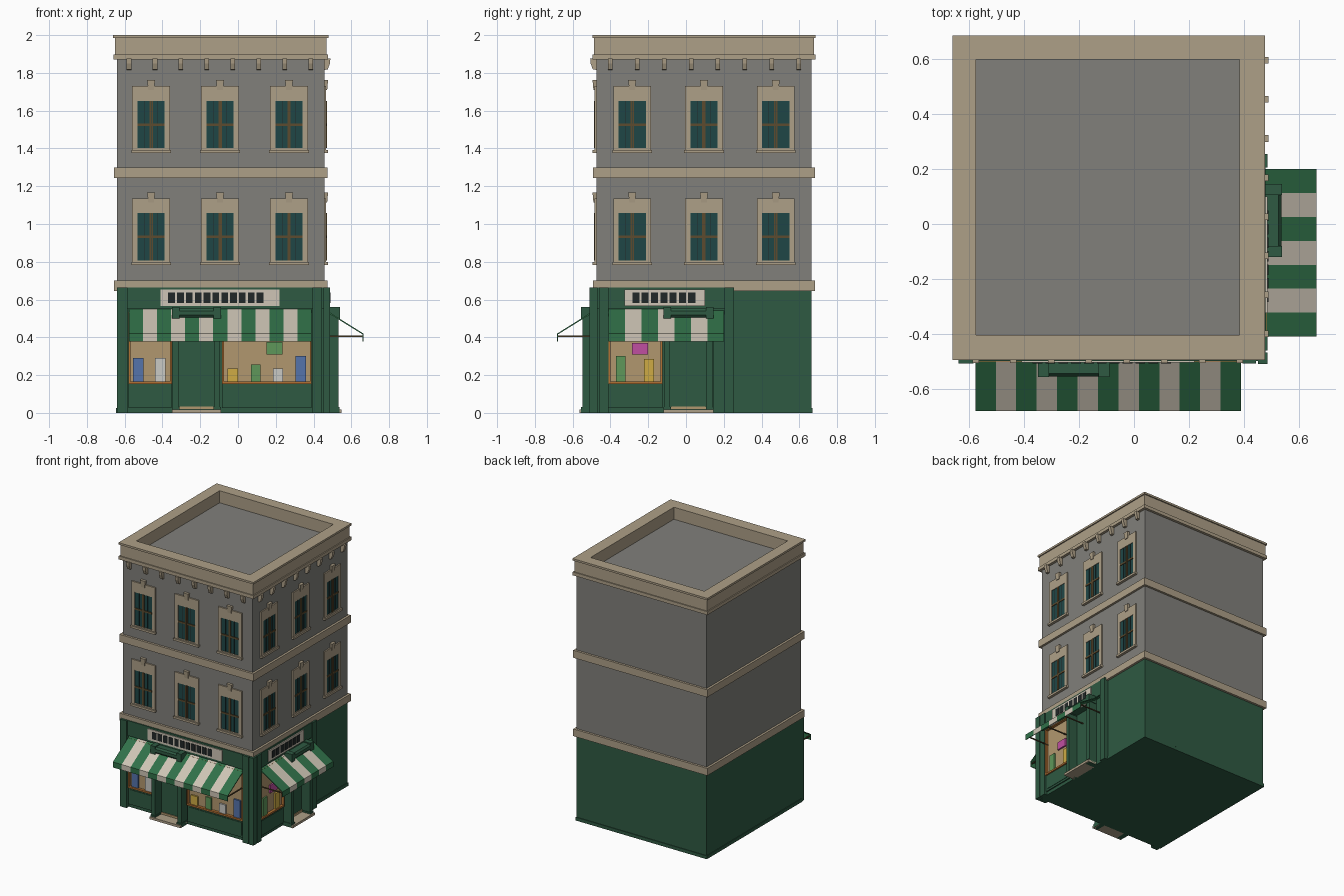
import bpy, bmesh

if "Cube" in bpy.data.objects:
    bpy.data.objects.remove(bpy.data.objects["Cube"])

X0, X1, Y0, Y1 = -0.64, 0.457, -0.475, 0.665   # main wall planes
COL = {"grey": (128, 127, 122), "stone": (172, 158, 134), "green": (50, 90, 68),
       "dark_green": (36, 66, 50), "awning": (52, 112, 74), "cream": (205, 196, 180),
       "glass": (36, 72, 72), "brown": (92, 76, 50), "tan": (176, 150, 110),
       "orange": (176, 112, 55), "black": (38, 44, 44), "blue": (85, 115, 170),
       "white": (200, 200, 195), "yellow": (205, 170, 70), "leaf": (95, 150, 90),
       "pink": (190, 80, 160)}
mats, parts = {}, {}


def mat(key):
    if key not in mats:
        m = bpy.data.materials.new(key)
        m.diffuse_color = tuple((c / 255) ** 2.2 for c in COL[key]) + (1,)
        m.use_nodes = True
        m.node_tree.nodes["Principled BSDF"].inputs["Base Color"].default_value = m.diffuse_color
        mats[key] = m
    return mats[key]


def get(name, key):
    return parts.setdefault((name, key), bmesh.new())


def loft(bm, a, b):
    va, vb = [bm.verts.new(p) for p in a], [bm.verts.new(p) for p in b]
    bm.faces.new(va[::-1])
    bm.faces.new(vb)
    for i in range(len(a)):
        j = (i + 1) % len(a)
        bm.faces.new((va[i], va[j], vb[j], vb[i]))


def place(side, u, d, z):
    # u along the facade, d outward from the wall
    return (u, Y0 - d, z) if side == "front" else (X1 + d, u, z)


def prof(name, key, side, u0, u1, pts):
    # depth/height profile swept along a facade
    loft(get(name + "_" + side, key), [place(side, u0, d, z) for d, z in pts],
         [place(side, u1, d, z) for d, z in pts])


def box(name, key, side, u0, u1, z0, z1, d1, d0=-0.01):
    prof(name, key, side, u0, u1, [(d0, z0), (d1, z0), (d1, z1), (d0, z1)])


def block(name, key, x0, x1, y0, y1, z0, z1):
    ring = [(x0, y0), (x1, y0), (x1, y1), (x0, y1)]
    loft(get(name, key), [p + (z0,) for p in ring], [p + (z1,) for p in ring])


def slab(name, key, o, z0, z1):
    block(name, key, X0 - o, X1 + o, Y0 - o, Y1 + o, z0, z1)


# Walls, plinth and floor bands
slab("ground_floor", "green", 0, 0, 0.65)
slab("plinth", "green", 0.005, 0, 0.025)
slab("upper_walls", "grey", 0, 0.65, 1.88)
slab("lower_band", "stone", 0.017, 0.645, 0.70)
slab("middle_band", "stone", 0.017, 1.243, 1.30)
slab("cornice_base", "stone", 0.02, 1.872, 1.898)

# Parapet ring and sunken roof
for o, z0, z1 in [(0.012, 1.898, 1.985), (0.021, 1.985, 2.0)]:
    a, b, c, d = X0 - o, X1 + o, Y0 - o, Y1 + o
    ia, ib, ic, id_ = -0.575, 0.385, -0.404, 0.6
    block("parapet", "stone", a, b, c, ic, z0, z1)
    block("parapet", "stone", a, b, id_, d, z0, z1)
    block("parapet", "stone", a, ia, ic, id_, z0, z1)
    block("parapet", "stone", ib, b, ic, id_, z0, z1)
block("roof", "grey", -0.58, 0.39, -0.41, 0.605, 1.89, 1.908)


def window(side, u, z):
    # stone surround, sash, bars, sill and keystone
    for s in (-1, 1):
        lo, hi = sorted((u + s * 0.072, u + s * 0.1))
        box("window_surround", "stone", side, lo, hi, z, z + 0.35, 0.01)
    box("window_surround", "stone", side, u - 0.072, u + 0.072, z + 0.272, z + 0.35, 0.01)
    box("window_surround", "stone", side, u - 0.072, u + 0.072, z, z + 0.022, 0.01)
    box("window_glass", "glass", side, u - 0.072, u + 0.072, z + 0.022, z + 0.272, 0.006)
    for s in (-0.005, 0.005):
        box("window_bar", "brown", side, u + s - 0.004, u + s + 0.004, z + 0.022, z + 0.272, 0.013)
    for s in (-0.036, 0.036):
        box("window_bar", "black", side, u + s - 0.001, u + s + 0.001, z + 0.022, z + 0.272, 0.009)
    box("window_bar", "brown", side, u - 0.072, u + 0.072, z + 0.14, z + 0.153, 0.011)
    box("window_sill", "stone", side, u - 0.105, u + 0.105, z - 0.003, z + 0.013, 0.02)
    rows = [(0.015, z + 0.33, 0.015), (0.021, z + 0.382, 0.02)]
    ends = [[place(side, u + a * w, d, h) for a, d in ((-1, -0.01), (1, -0.01), (1, t), (-1, t))]
            for w, h, t in rows]
    loft(get("keystone_" + side, "stone"), *ends)


for side, us in (("front", (-0.46, -0.095, 0.27)), ("right", (-0.285, 0.095, 0.475))):
    for u in us:
        for z in (0.785, 1.38):
            window(side, u, z)
    # Corbels under the cornice
    start, step = (-0.577, 0.1375) if side == "front" else (-0.4, 0.1423)
    for i in range(8):
        c = start + i * step
        prof("corbel", "stone", side, c - 0.012, c + 0.012,
             [(-0.01, 1.875), (0.032, 1.875), (0.03, 1.85), (0.018, 1.818), (-0.01, 1.815)])


def display(side, u0, u1):
    # shop window with frame and stall board
    box("stall_board", "green", side, u0, u1, 0.025, 0.155, 0.014)
    box("stall_panel", "green", side, u0 + 0.015, u1 - 0.015, 0.04, 0.14, 0.018)
    box("shop_window_back", "tan", side, u0, u1, 0.155, 0.53, 0.004)
    box("shop_window_frame", "orange", side, u0, u1, 0.153, 0.166, 0.025)
    box("shop_window_frame", "orange", side, u0, u1, 0.52, 0.535, 0.025)
    for a in (u0, u1 - 0.01):
        box("shop_window_frame", "orange", side, a, a + 0.01, 0.166, 0.52, 0.025)


def goods(side, items):
    for key, u0, u1, z0, z1 in items:
        box("display_item", key, side, u0, u1, z0, z1, 0.016)


def entrance(side, u0, u1):
    # door, posts, hood and step
    box("door", "green", side, u0 + 0.04, u1 - 0.04, 0.02, 0.52, 0.006)
    box("door_panel", "green", side, u0 + 0.065, u1 - 0.065, 0.06, 0.48, 0.011)
    box("door_kick_strip", "tan", side, u0 + 0.04, u1 - 0.04, 0.02, 0.035, 0.012)
    for a, b in ((u0, u0 + 0.04), (u1 - 0.04, u1)):
        box("door_post", "green", side, a + 0.004, b - 0.004, 0, 0.52, 0.074)
        box("door_post_cap", "green", side, a, b, 0.5, 0.56, 0.082)
        box("door_post_foot", "green", side, a, b, 0, 0.03, 0.08)
    prof("door_hood", "green", side, u0 + 0.01, u1 - 0.01,
         [(0, 0.505), (0.07, 0.505), (0.08, 0.517), (0.08, 0.54), (0.07, 0.553), (0, 0.553)])
    box("door_step", "stone", side, u0, u1, 0, 0.018, 0.09)


def awning(side, u0, u1, n):
    # striped canopy with valance and support arms
    w = (u1 - u0) / n
    for i in range(n):
        prof("awning", "cream" if i % 2 else "awning", side, u0 + i * w, u0 + (i + 1) * w,
             [(0, 0.55), (0.207, 0.42), (0.207, 0.378), (0.202, 0.378), (0.202, 0.416), (0, 0.541)])
    k = max(4, n // 2)
    for i in range(k):
        c = u0 + 0.01 + i * (u1 - u0 - 0.02) / (k - 1)
        box("awning_arm", "brown", side, c - 0.004, c + 0.004, 0.402, 0.409, 0.203)


def sign(side, u0, u1, t0, t1, n):
    # cream sign board with plain dark tiles
    box("sign_board", "cream", side, u0, u1, 0.567, 0.652, 0.03)
    p = (t1 - t0) / n
    for i in range(n):
        box("sign_tile", "black", side, t0 + (i + 0.12) * p, t0 + (i + 0.88) * p, 0.583, 0.637, 0.033)


# Front shopfront
box("fascia", "green", "front", X0, X1, 0.55, 0.665, 0.024)
box("pilaster", "green", "front", X0, -0.585, 0, 0.665, 0.034)
box("pilaster", "green", "front", 0.395, 0.445, 0, 0.665, 0.034)
display("front", -0.58, -0.35)
display("front", -0.085, 0.39)
goods("front", [("blue", -0.555, -0.5, 0.166, 0.29), ("white", -0.44, -0.385, 0.166, 0.29),
                ("yellow", -0.055, 0, 0.166, 0.235), ("leaf", 0.07, 0.118, 0.166, 0.255),
                ("white", 0.185, 0.238, 0.166, 0.235), ("blue", 0.305, 0.36, 0.166, 0.3),
                ("leaf", 0.15, 0.235, 0.31, 0.375)])
entrance("front", -0.35, -0.09)
awning("front", -0.578, 0.39, 13)
sign("front", -0.41, 0.22, -0.375, 0.14, 11)

# Right shopfront
box("fascia", "green", "right", Y0, 0.255, 0.55, 0.665, 0.022)
box("pilaster", "green", "right", -0.46, -0.41, 0, 0.665, 0.03)
box("pilaster", "green", "right", 0.205, 0.255, 0, 0.665, 0.03)
box("side_panel", "green", "right", 0.145, 0.205, 0, 0.55, 0.014)
display("right", -0.41, -0.125)
goods("right", [("leaf", -0.37, -0.32, 0.166, 0.3), ("yellow", -0.222, -0.17, 0.166, 0.285),
                ("pink", -0.285, -0.2, 0.31, 0.37)])
entrance("right", -0.12, 0.145)
awning("right", -0.41, 0.2, 7)
sign("right", -0.325, 0.1, -0.29, 0.055, 7)

# Corner post joining both shopfronts
block("corner_post", "green", 0.452, 0.487, -0.51, -0.468, 0, 0.665)

# Turn the collected parts into objects
for (name, key), bm in parts.items():
    bmesh.ops.recalc_face_normals(bm, faces=bm.faces)
    me = bpy.data.meshes.new(name)
    bm.to_mesh(me)
    bm.free()
    me.materials.append(mat(key))
    ob = bpy.data.objects.new(name + "_" + key if name.startswith(("awning_f", "awning_r", "display")) else name, me)
    bpy.context.collection.objects.link(ob)
